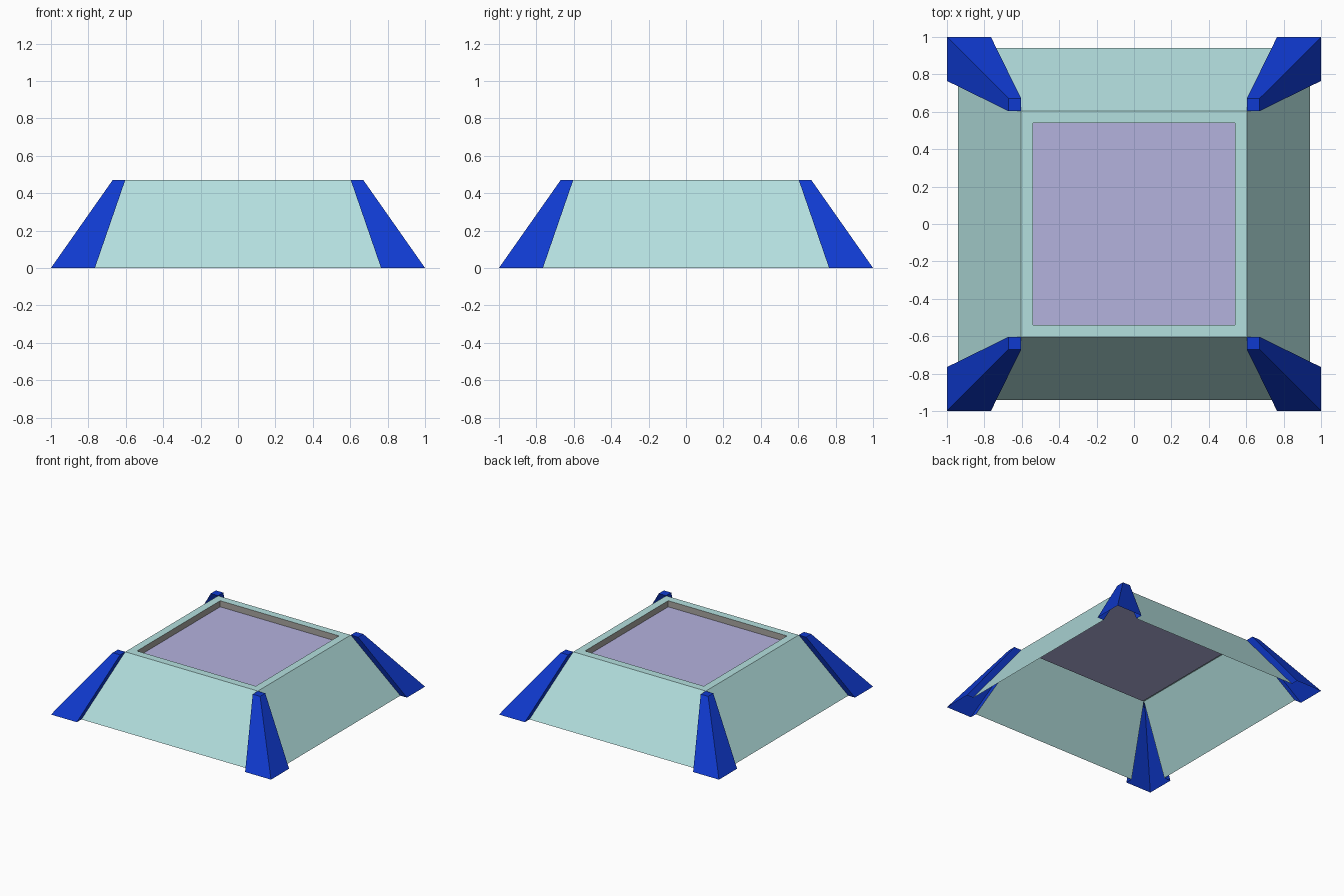
import bpy
import bmesh
from mathutils import Matrix
from math import pi

if "Cube" in bpy.data.objects:
    bpy.data.objects.remove(bpy.data.objects["Cube"])

H = 0.47                       # height of the rim
TOP, BASE = 0.603, 0.94        # half widths of the sloped body
IN, FLOOR = 0.54, 0.42         # recess half width and floor height
LEG_IN, LEG_TOP = 0.765, 0.67  # leg inner edge at ground, outer edge at top


def material(name, rgb):
    lin = [((c / 255 + 0.055) / 1.055) ** 2.4 if c > 10 else c / 3294 for c in rgb]
    m = bpy.data.materials.new(name)
    m.diffuse_color = (*lin, 1)
    m.use_nodes = True
    m.node_tree.nodes["Principled BSDF"].inputs["Base Color"].default_value = m.diffuse_color
    return m


teal = material("pale_teal", (180, 224, 223))
purple = material("soft_purple", (180, 178, 222))
blue = material("strong_blue", (15, 58, 208))
grey = material("warm_grey", (168, 165, 160))


def build(name, quads, mat, turns=4):
    """Make an object from quads repeated around z in quarter turns."""
    bm = bmesh.new()
    for k in range(turns):
        rot = Matrix.Rotation(k * pi / 2, 4, 'Z')
        for q in quads:
            bm.faces.new([bm.verts.new(rot @ bm_co) for bm_co in map(vec, q)])
    bmesh.ops.remove_doubles(bm, verts=bm.verts, dist=0.0005)
    me = bpy.data.meshes.new(name)
    bm.to_mesh(me)
    bm.free()
    me.materials.append(mat)
    ob = bpy.data.objects.new(name, me)
    bpy.context.collection.objects.link(ob)
    return ob


def vec(p):
    return Matrix.Translation(p).to_translation()


# Sloped side panels, open at the corners where the legs sit
build("side_panels", [[(-LEG_IN, -BASE, 0), (LEG_IN, -BASE, 0),
                       (TOP, -TOP, H), (-TOP, -TOP, H)]], teal)

# Flat rim around the recess
build("top_rim", [[(-TOP, -TOP, H), (TOP, -TOP, H),
                   (IN, -IN, H), (-IN, -IN, H)]], teal)

# Recess walls and floor
build("recess_walls", [[(-IN, -IN, H), (IN, -IN, H),
                        (IN, -IN, FLOOR), (-IN, -IN, FLOOR)]], grey)
build("recess_floor", [[(-IN, -IN, FLOOR), (IN, -IN, FLOOR),
                        (IN, IN, FLOOR), (-IN, IN, FLOOR)]], purple, turns=1)

# Corner legs: two outer faces, two side faces and a cap, open inside
L, T = LEG_IN, LEG_TOP
build("corner_legs", [
    [(1, L, 0), (1, 1, 0), (T, T, H), (T, TOP, H)],
    [(1, 1, 0), (L, 1, 0), (TOP, T, H), (T, T, H)],
    [(BASE, L, 0), (1, L, 0), (T, TOP, H), (TOP, TOP, H)],
    [(L, 1, 0), (L, BASE, 0), (TOP, TOP, H), (TOP, T, H)],
    [(TOP, TOP, H), (T, TOP, H), (T, T, H), (TOP, T, H)],
], blue)
